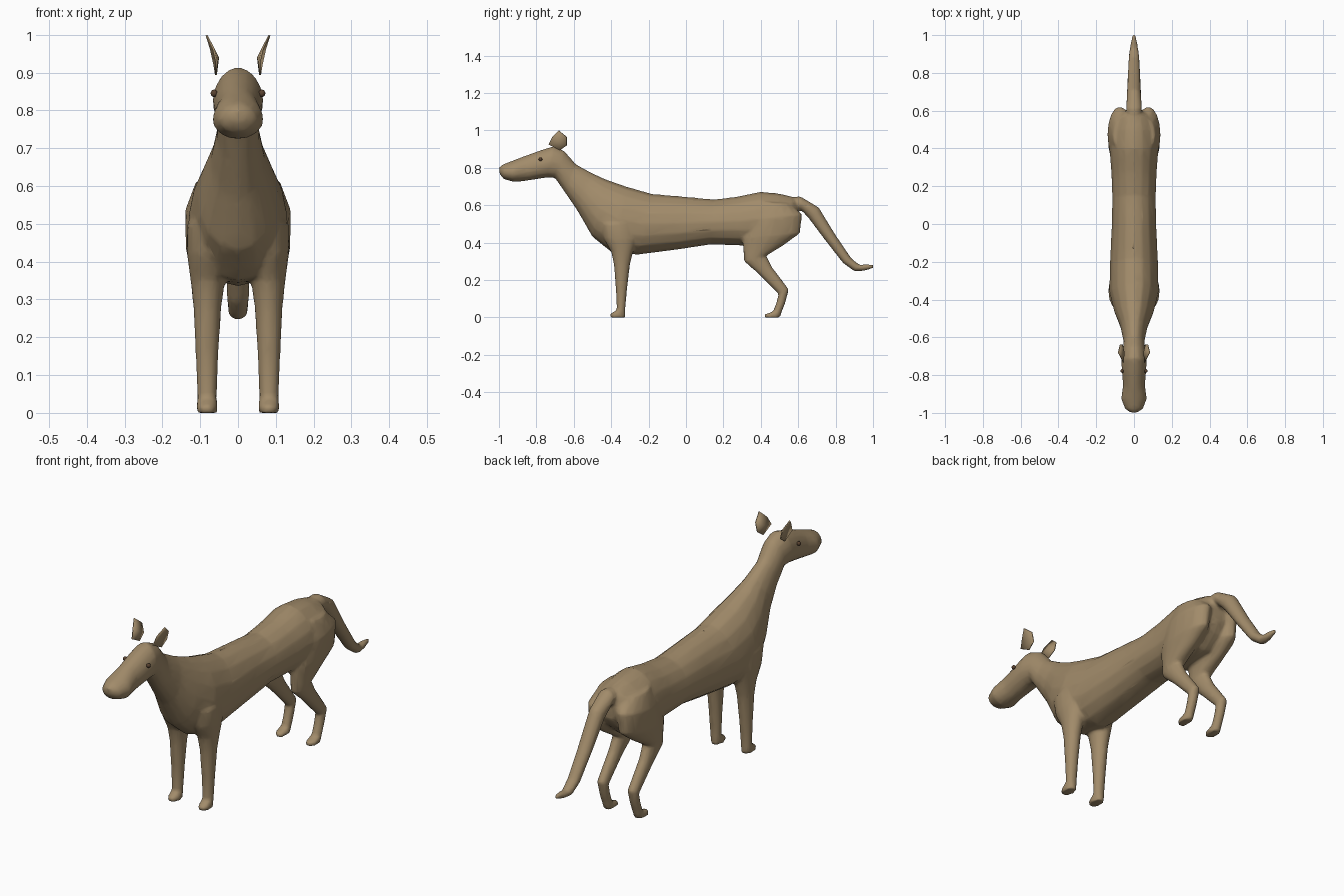
import bpy, bmesh, math
from mathutils import Vector


def material(name, color):
    m = bpy.data.materials.new(name)
    m.diffuse_color = (*color, 1)
    return m


FUR = material("tan fur", (0.36, 0.26, 0.145))
EYE = material("dark brown eye", (0.10, 0.055, 0.03))


def loft(bm, rings, side=0, taper=0.0, n=16):
    """Skin rings given as (y1, z1, y2, z2, x_centre, half_width)."""
    loops = []
    for y1, z1, y2, z2, x, w in rings:
        mid = Vector((x * side, (y1 + y2) / 2, (z1 + z2) / 2))
        half = Vector((0, (y1 - y2) / 2, (z1 - z2) / 2))
        loop = []
        for i in range(n):
            a = 2 * math.pi * i / n
            dx = w * math.cos(a) * (1 - taper * math.sin(a))
            loop.append(bm.verts.new(mid + half * math.sin(a) + Vector((dx, 0, 0))))
        loops.append(loop)
    for a, b in zip(loops, loops[1:]):
        for i in range(n):
            j = (i + 1) % n
            bm.faces.new((a[i], a[j], b[j], b[i]))
    bm.faces.new(loops[0])
    bm.faces.new(loops[-1])


def finish(name, bm, mat):
    bmesh.ops.recalc_face_normals(bm, faces=bm.faces)
    me = bpy.data.meshes.new(name)
    bm.to_mesh(me)
    bm.free()
    me.materials.append(mat)
    me.shade_smooth()
    ob = bpy.data.objects.new(name, me)
    bpy.context.collection.objects.link(ob)
    return ob


# Head, neck and torso: upper point, lower point, centre, half width
head = [
    (-1.0, .80, -.995, .765, 0, .02),
    (-.98, .818, -.975, .74, 0, .048),
    (-.93, .837, -.92, .724, 0, .068),
    (-.86, .864, -.85, .731, 0, .058),
    (-.78, .893, -.79, .741, 0, .064),
    (-.71, .915, -.74, .748, 0, .067),
    (-.65, .89, -.70, .745, 0, .060),
]
torso = [
    (-.59, .82, -.645, .665, 0, .056),
    (-.50, .77, -.58, .57, 0, .072),
    (-.42, .735, -.50, .43, 0, .105),
    (-.32, .70, -.40, .35, 0, .130),
    (-.18, .66, -.26, .335, 0, .128),
    (0, .645, -.03, .365, 0, .118),
    (.15, .63, .13, .39, 0, .115),
    (.27, .645, .28, .385, 0, .120),
    (.40, .672, .40, .38, 0, .130),
    (.50, .662, .50, .39, 0, .122),
    (.57, .645, .57, .45, 0, .095),
    (.60, .62, .60, .50, 0, .05),
]
tail = [
    (.53, .64, .55, .57, 0, .035),
    (.61, .648, .62, .57, 0, .042),
    (.71, .588, .66, .525, 0, .038),
    (.80, .44, .75, .405, 0, .034),
    (.885, .315, .84, .29, 0, .030),
    (.93, .28, .90, .247, 0, .025),
    (.96, .285, .95, .248, 0, .018),
    (1.004, .282, 1.004, .264, 0, .007),
]
front_leg = [
    (-.46, .50, -.26, .50, .075, .060),
    (-.44, .42, -.26, .42, .080, .055),
    (-.40, .35, -.285, .34, .080, .045),
    (-.385, .28, -.30, .28, .081, .037),
    (-.375, .15, -.315, .15, .082, .030),
    (-.37, .04, -.325, .04, .082, .026),
    (-.407, .018, -.323, .015, .082, .028),
    (-.407, 0, -.323, 0, .082, .027),
]
hind_leg = [
    (.38, .62, .56, .61, .060, .050),
    (.33, .52, .622, .55, .075, .065),
    (.30, .42, .61, .45, .080, .058),
    (.305, .37, .52, .385, .080, .046),
    (.31, .30, .43, .33, .080, .035),
    (.385, .235, .46, .27, .082, .029),
    (.495, .125, .55, .15, .082, .025),
    (.483, .08, .532, .08, .082, .023),
    (.465, .03, .512, .03, .082, .023),
    (.422, .018, .508, .015, .082, .027),
    (.418, 0, .502, 0, .082, .026),
]

# One continuous skin, blended where limbs meet the trunk
bm = bmesh.new()
loft(bm, head + torso, taper=0.08)
loft(bm, tail)
for s in (-1, 1):
    loft(bm, front_leg, s)
    loft(bm, hind_leg, s)
skin = finish("body", bm, FUR)
remesh = skin.modifiers.new("merge", 'REMESH')
remesh.mode = 'VOXEL'
remesh.voxel_size = 0.008
remesh.use_smooth_shade = True
smooth = skin.modifiers.new("blend", 'SMOOTH')
smooth.factor = 0.5
smooth.iterations = 4
skin.modifiers.new("simplify", 'DECIMATE').ratio = 0.15

# Ears: thin cupped leaves
rim = [(.056, -.675, .893), (.054, -.735, .925), (.063, -.715, .965),
       (.081, -.68, 1.0), (.070, -.637, .965), (.060, -.637, .92)]
for s, side in ((1, "left"), (-1, "right")):
    bm = bmesh.new()
    vs = [bm.verts.new((x * s, y, z)) for x, y, z in rim]
    cup = bm.verts.new((.050 * s, -.678, .94))
    for i in range(len(vs)):
        bm.faces.new((vs[i], vs[(i + 1) % len(vs)], cup))
    ear = finish(side + "_ear", bm, FUR)
    ear.modifiers.new("thickness", 'SOLIDIFY').thickness = 0.005

    # Eyes: small beads on the cheeks
    bm = bmesh.new()
    bmesh.ops.create_uvsphere(bm, u_segments=10, v_segments=6, radius=0.010)
    bmesh.ops.translate(bm, verts=bm.verts, vec=(.063 * s, -.778, .845))
    finish(side + "_eye", bm, EYE)
